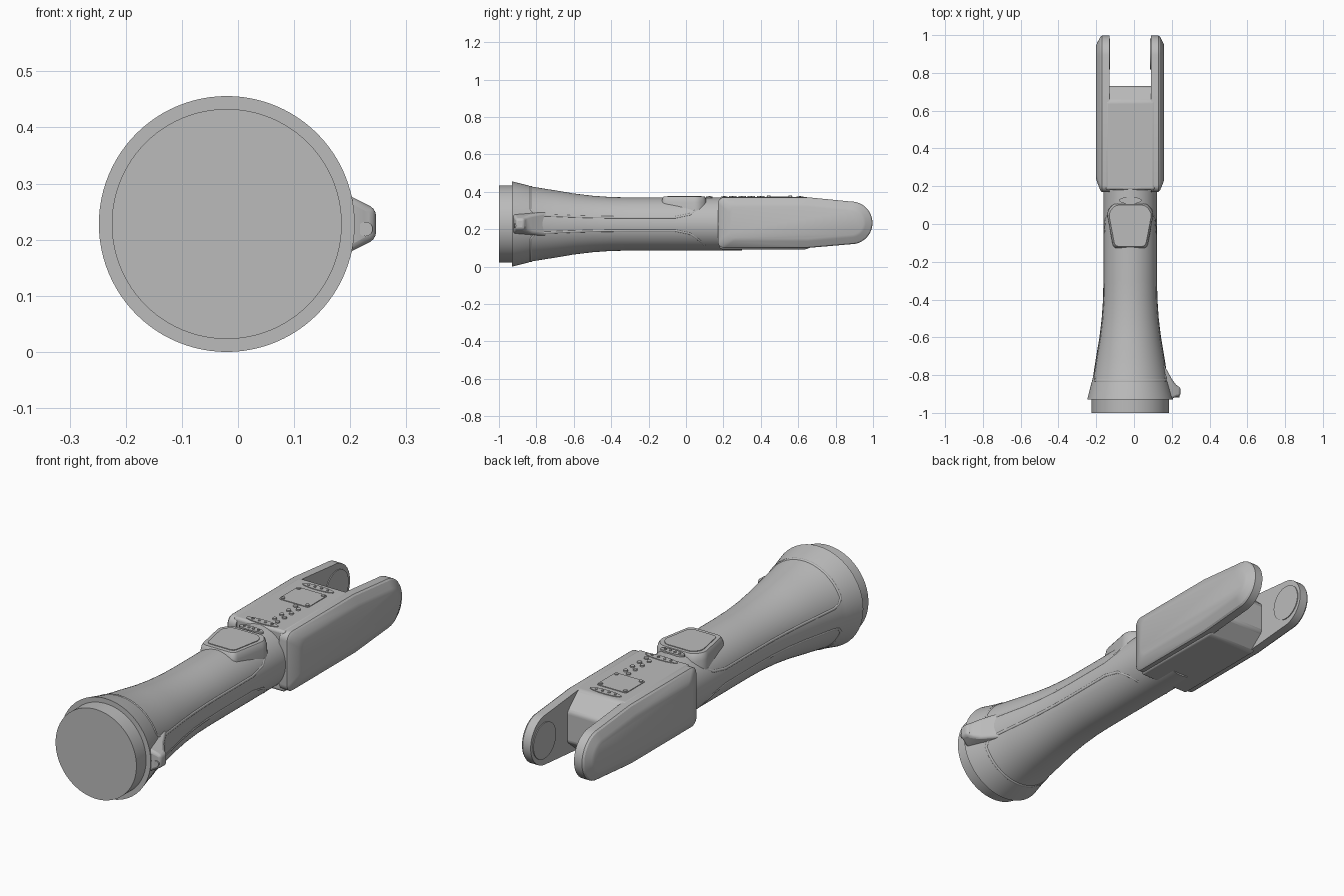
import bpy, bmesh, math
from mathutils import Vector

if "Cube" in bpy.data.objects:
    bpy.data.objects.remove(bpy.data.objects["Cube"], do_unlink=True)

CX, CZ, TOP = -0.02, 0.228, 0.373

grey = bpy.data.materials.new("satin grey")
grey.use_nodes = True
grey.diffuse_color = (0.5, 0.5, 0.5, 1)
grey.node_tree.nodes["Principled BSDF"].inputs["Base Color"].default_value = (0.5, 0.5, 0.5, 1)


def finish(bm, name, bevel=0, segments=3, angle=30):
    bmesh.ops.recalc_face_normals(bm, faces=bm.faces)
    mesh = bpy.data.meshes.new(name)
    bm.to_mesh(mesh)
    bm.free()
    mesh.materials.append(grey)
    ob = bpy.data.objects.new(name, mesh)
    bpy.context.collection.objects.link(ob)
    if bevel:
        mod = ob.modifiers.new("soft edges", 'BEVEL')
        mod.width, mod.segments, mod.limit_method = bevel, segments, 'ANGLE'
        mod.angle_limit = math.radians(25)
    bpy.ops.object.select_all(action='DESELECT')
    ob.select_set(True)
    bpy.context.view_layer.objects.active = ob
    bpy.ops.object.shade_smooth_by_angle(angle=math.radians(angle))
    return ob


def loft(name, rings, **kw):
    """Skin a list of equal-length point rings and cap both ends."""
    bm = bmesh.new()
    rows = [[bm.verts.new(p) for p in ring] for ring in rings]
    for a, b in zip(rows, rows[1:]):
        for i in range(len(a)):
            j = (i + 1) % len(a)
            bm.faces.new((a[i], a[j], b[j], b[i]))
    bm.faces.new(rows[0])
    bm.faces.new(rows[-1])
    return finish(bm, name, **kw)


def ellipse(n, rx, ry):
    return [(rx * math.cos(math.tau * i / n), ry * math.sin(math.tau * i / n)) for i in range(n)]


def plate(name, outline, x, y, z0, z1, **kw):
    return loft(name, [[(x + u, y + v, z) for u, v in outline] for z in (z0, z1)], **kw)


def rounded(points, radius, n=6):
    """Round the corners of a closed 2D outline."""
    out = []
    pts = [Vector(p) for p in points]
    for i, p in enumerate(pts):
        a = p + (pts[i - 1] - p).normalized() * radius
        b = p + (pts[(i + 1) % len(pts)] - p).normalized() * radius
        for k in range(n + 1):
            t = k / n
            out.append(a * (1 - t) ** 2 + p * 2 * t * (1 - t) + b * t * t)
    return out


# Flared tube with a stepped mounting disc
flare = [(-0.93, 0.228), (-0.84, 0.205), (-0.82, 0.199), (-0.7, 0.18), (-0.6, 0.163),
         (-0.5, 0.151), (-0.4, 0.144), (-0.3, 0.142), (0.3, 0.142)]


def radius_at(y):
    for (y0, r0), (y1, r1) in zip(flare, flare[1:]):
        if y <= y1:
            return r0 + (r1 - r0) * (y - y0) / (y1 - y0)
    return flare[-1][1]


def ring(y, r):
    return [(CX + u, y, CZ + v) for u, v in ellipse(96, r, r)]


loft("flared_tube", [ring(y, r) for y, r in flare])
loft("mounting_disc", [ring(-1, 0.205), ring(-0.9, 0.205)])


# Raised seam loops around the upper and lower shell panels
def seam(name, side):
    half = 1.32
    path = [(-0.83, -half + 0.15 + i * (2 * half - 0.3) / 24) for i in range(25)]
    path += [(-0.81, half - 0.04)]
    path += [(-0.78 + i * 0.06, half) for i in range(13)]
    path += [(0.02, half - 0.12), (0.07, half - 0.4), (0.1, half - 0.7)]
    path += [(y, -a) for y, a in reversed(path[25:])]
    curve = bpy.data.curves.new(name, 'CURVE')
    curve.dimensions, curve.bevel_depth, curve.bevel_resolution = '3D', 0.008, 2
    spline = curve.splines.new('POLY')
    spline.points.add(len(path) - 1)
    spline.use_cyclic_u = True
    for pt, (y, a) in zip(spline.points, path):
        r = radius_at(y) - 0.005
        pt.co = (CX + r * math.sin(a), y, CZ + side * r * math.cos(a), 1)
    spline.use_smooth = True
    curve.materials.append(grey)
    bpy.context.collection.objects.link(bpy.data.objects.new(name, curve))


seam("upper_seam", 1)
seam("lower_seam", -1)

# Fork block with a sloped throat between the arms
block = [(0.18, 0.093), (0.65, 0.093), (0.73, 0.16), (0.73, 0.30), (0.65, TOP), (0.18, TOP)]
loft("fork_block", [[(CX + s * 0.13, y, z) for y, z in block] for s in (-1, 1)],
     bevel=0.012)


# Fork arms: rounded tip, chamfered towards an inset outer panel
def arm_outline(inset):
    zt, zb = TOP - 0.002 - inset, 0.1 + inset
    y0, tip = 0.17 + inset * 1.3, 0.997 - inset
    mid, half = 0.234, 0.114 - inset
    pts = [Vector((y0 + 0.035 * (1 - math.sin(t)), zt - 0.035 * (1 - math.cos(t))))
           for t in [i * math.pi / 12 for i in range(6, -1, -1)]]
    pts = [Vector((y0 + 0.035 - 0.035 * math.sin(i * math.pi / 12),
                   zt - 0.035 + 0.035 * math.cos(i * math.pi / 12))) for i in range(6, -1, -1)]
    pts.append(Vector((0.65, zt)))
    for i in range(25):
        t = math.pi / 2 - math.pi * i / 24
        pts.append(Vector((tip - half + half * math.cos(t), mid + half * math.sin(t))))
    pts.append(Vector((0.65, zb)))
    pts += [Vector((y0 + 0.035 - 0.035 * math.sin(i * math.pi / 12),
                    zb + 0.035 - 0.035 * math.cos(i * math.pi / 12))) for i in range(7)]
    return pts


layers = [(0.11, 0), (0.150, 0), (0.158, 0.006), (0.174, 0.036), (0.18, 0.05)]
for label, s in (("left", 1), ("right", -1)):
    loft(label + "_fork_arm",
         [[(CX + s * d, y, z) for y, z in arm_outline(i)] for d, i in layers], angle=25)
    loft(label + "_pivot_cap",
         [[(CX + s * d, 0.9 + u, 0.234 + v) for u, v in ellipse(48, 0.082, 0.082)]
          for d in (0.106, 0.115)])

# Control pad on the tube
pad = [(-0.085, -0.125), (0.085, -0.125), (0.12, 0.06), (0.085, 0.105), (-0.085, 0.105), (-0.12, 0.06)]
shape = rounded(pad, 0.025)
plate_rings = [(1.06, 0.29), (1.04, 0.345), (1.0, 0.366), (0.95, 0.375)]
loft("control_pad", [[(CX + u * k, v * k, z) for u, v in shape] for k, z in plate_rings], angle=40)
plate("pad_cover", [(u * 0.8, v * 0.8) for u, v in shape], CX, 0, 0.37, 0.378)

# Oval badges with small screws
for n, (y, w) in enumerate([(0.61, 0.08), (0.205, 0.08), (0.125, 0.06)]):
    plate(f"oval_plate_{n}", ellipse(40, w, 0.018), CX, y, TOP - 0.006, TOP + 0.003)
    for k in (-0.6, -0.2, 0.2, 0.6):
        plate("oval_plate_screw", ellipse(12, 0.006, 0.006), CX + k * w, y, TOP, TOP + 0.006)

# Access cover with corner screws
cover = rounded([(-0.075, -0.07), (0.075, -0.07), (0.075, 0.07), (-0.075, 0.07)], 0.012)
plate("access_cover", cover, CX, 0.5, TOP - 0.004, TOP + 0.003)
for sx in (-1, 1):
    for sy in (-1, 1):
        plate("cover_screw", ellipse(16, 0.009, 0.009), CX + sx * 0.062, 0.5 + sy * 0.057,
              TOP, TOP + 0.007)

# Two staggered rows of indicator studs
for i in range(4):
    for x, shift in ((0.005, 0), (0.033, -0.02)):
        plate("indicator_stud", ellipse(16, 0.01, 0.01), x, 0.25 + i * 0.05 + shift + 0.01,
              TOP - 0.003, TOP + 0.006)

# Side cable outlet near the flange
outlet = [(0.15, -0.925, -0.73, 0.065), (0.2, -0.925, -0.82, 0.05), (0.225, -0.915, -0.855, 0.037),
          (0.246, -0.91, -0.865, 0.027)]
loft("cable_outlet", [[(x, y0, CZ - h), (x, y1, CZ - h), (x, y1, CZ + h), (x, y0, CZ + h)]
                      for x, y0, y1, h in outlet], bevel=0.012)
loft("cable_socket", [[(0.227 + u, y, 0.219 + v) for u, v in ellipse(20, 0.013, 0.013)]
                      for y in (-0.918, -0.88)])
